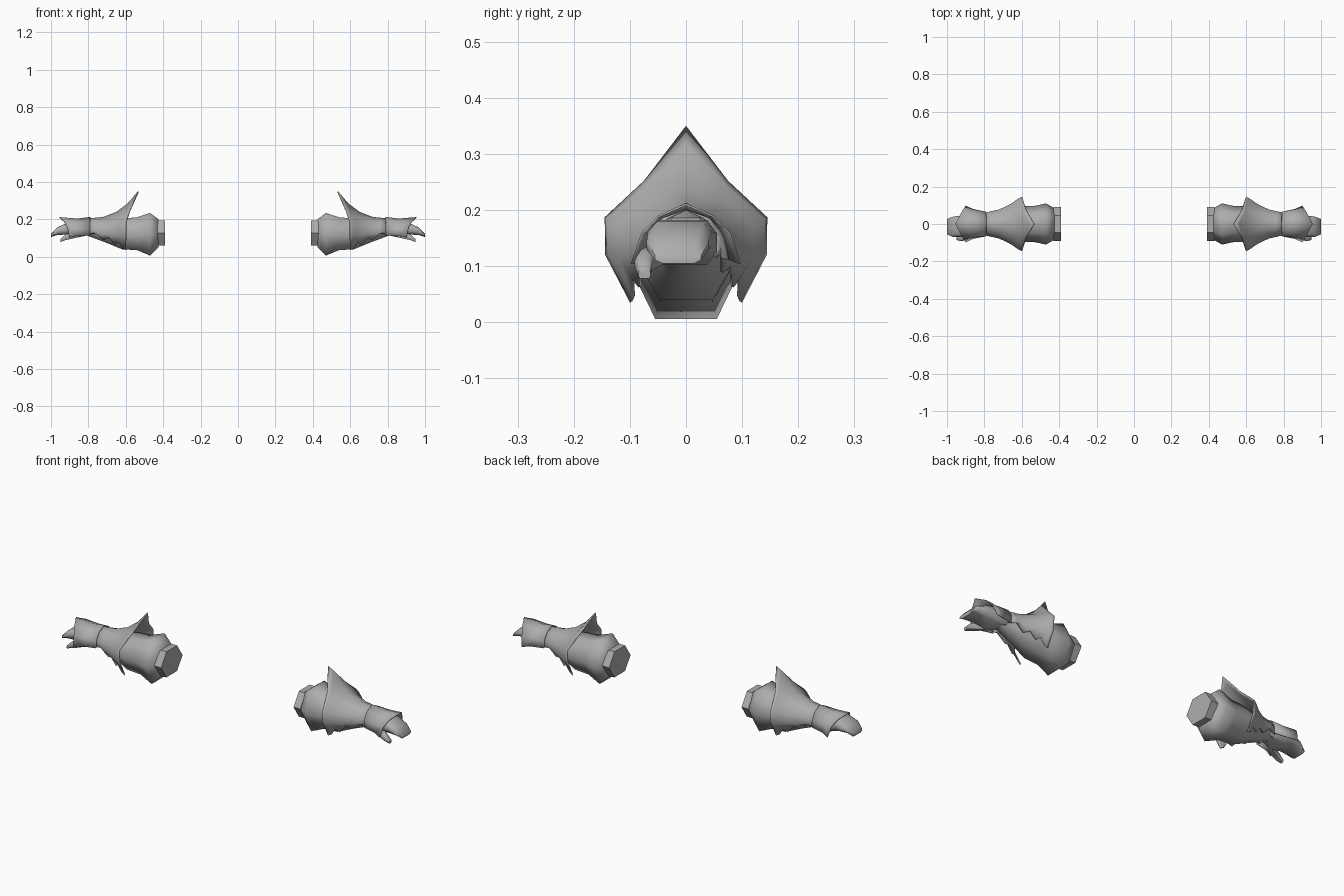
import bpy, bmesh, math

if "Cube" in bpy.data.objects:
    bpy.data.objects.remove(bpy.data.objects["Cube"])

grey = bpy.data.materials.new("plain grey")
grey.use_nodes = True
grey.diffuse_color = (0.42, 0.42, 0.42, 1)
grey.node_tree.nodes["Principled BSDF"].inputs["Base Color"].default_value = (0.42, 0.42, 0.42, 1)


def loft(name, rings, closed, side, angle=50):
    """Skin a list of rings; closed rings get end caps, open ones make a sheet."""
    bm = bmesh.new()
    rows = [[bm.verts.new((x * side, y, z)) for x, y, z in r] for r in rings]
    n = len(rows[0])
    for a, b in zip(rows, rows[1:]):
        for i in range(n if closed else n - 1):
            j = (i + 1) % n
            bm.faces.new((a[i], a[j], b[j], b[i]))
    if closed:
        bm.faces.new(rows[0])
        bm.faces.new(rows[-1])
    bmesh.ops.recalc_face_normals(bm, faces=bm.faces)
    # Sheets must face outwards: their highest faces point up
    bm.normal_update()
    if not closed and sum(f.normal.z for f in bm.faces) < 0:
        bmesh.ops.reverse_faces(bm, faces=bm.faces)
    mesh = bpy.data.meshes.new(name)
    bm.to_mesh(mesh)
    bm.free()
    mesh.materials.append(grey)
    ob = bpy.data.objects.new(name, mesh)
    bpy.context.collection.objects.link(ob)
    bpy.ops.object.select_all(action='DESELECT')
    ob.select_set(True)
    bpy.context.view_layer.objects.active = ob
    bpy.ops.object.shade_smooth_by_angle(angle=math.radians(angle))
    return ob


def hexagon(x, ry, rz, zc):
    """Six-sided ring with flat top and bottom; rz is the half height."""
    return [(x, ry * math.cos(k * math.pi / 3), zc + rz * math.sin(k * math.pi / 3) / 0.866)
            for k in range(6)]


def arch(half):
    """Mirror a half profile (top to lower edge) across y = 0."""
    return [(x, -y, z) for x, y, z in reversed(half[1:])] + half


def lerp(a, b, t):
    return [tuple(p + (q - p) * t for p, q in zip(u, v)) for u, v in zip(a, b)]


def block(x, y0, y1, z0, z1):
    """Eight-sided rounded ring for the hand."""
    cy, cz, w, h = (y0 + y1) / 2, (z0 + z1) / 2, (y1 - y0) / 2, (z1 - z0) / 2
    pts = [(1, .4), (.7, 1), (-.7, 1), (-1, .4), (-1, -.4), (-.7, -1), (.7, -1), (1, -.4)]
    return [(x, cy + w * a, cz + h * b) for a, b in pts]


# Half profiles of the forearm guard, from flared cuff to wrist
GUARD = [
    [(.535, 0, .35), (.578, .075, .252), (.60, .145, .187), (.60, .144, .12), (.60, .10, .035)],
    [(.59, 0, .285), (.61, .07, .232), (.62, .135, .18), (.62, .133, .118), (.62, .096, .045)],
    [(.65, 0, .24), (.65, .062, .212), (.66, .107, .168), (.66, .106, .115), (.66, .085, .062)],
    [(.72, 0, .213), (.72, .045, .195), (.72, .078, .157), (.72, .078, .12), (.72, .066, .088)],
    [(.80, 0, .205), (.80, .036, .188), (.80, .06, .152), (.80, .06, .13), (.80, .054, .115)],
]
# Half profiles of the plate over the back of the hand
PLATE = [
    [(.79, 0, .213), (.79, .045, .19), (.79, .066, .152), (.79, .066, .115)],
    [(.86, 0, .204), (.86, .045, .188), (.86, .072, .155), (.86, .08, .112)],
    [(.955, 0, .212), (.93, .05, .19), (.912, .08, .158), (.90, .098, .105)],
]

for side, word in ((1, "left"), (-1, "right")):
    # Elbow end
    loft(word + "_elbow_band", [hexagon(.39, .09, .068, .127), hexagon(.43, .09, .068, .127)],
         True, side, 35)

    # Padded sleeve running inside the guard to the wrist
    sleeve = [(.425, .084, .075, .125), (.47, .11, .114, .12), (.54, .095, .088, .123),
              (.62, .095, .082, .122), (.71, .068, .058, .135), (.81, .048, .036, .15)]
    loft(word + "_sleeve", [hexagon(*s) for s in sleeve], True, side, 65)

    # Forearm guard with a toothed lower edge
    halves = []
    for a, b in zip(GUARD, GUARD[1:]):
        halves += [lerp(a, b, 0), lerp(a, b, .5)]
    halves.append(GUARD[-1])
    for i, h in enumerate(halves):
        if i % 2 and i > 1:
            x, y, z = h[-1]
            h[-1] = (x, y + .006, z + .024)
    guard = loft(word + "_forearm_guard", [arch(h) for h in halves], False, side, 60)
    rim = guard.modifiers.new("thickness", 'SOLIDIFY')
    rim.thickness = 0.006

    # Hand plate
    plate = loft(word + "_hand_plate", [arch(h) for h in PLATE], False, side, 50)
    rim = plate.modifiers.new("thickness", 'SOLIDIFY')
    rim.thickness = 0.004

    # Palm and curled fingers
    hand = [(.78, -.045, .045, .12, .18), (.86, -.062, .055, .102, .182),
            (.915, -.068, .046, .118, .180), (.965, -.07, .04, .117, .158),
            (1.0, -.055, .027, .105, .124)]
    loft(word + "_hand", [block(*h) for h in hand], True, side, 50)

    # Thumb
    thumb = [(.85, -.06, -.03, .105, .14), (.895, -.085, -.05, .095, .13),
             (.925, -.092, -.06, .088, .118), (.95, -.085, -.063, .078, .094)]
    loft(word + "_thumb", [block(*t) for t in thumb], True, side, 50)
